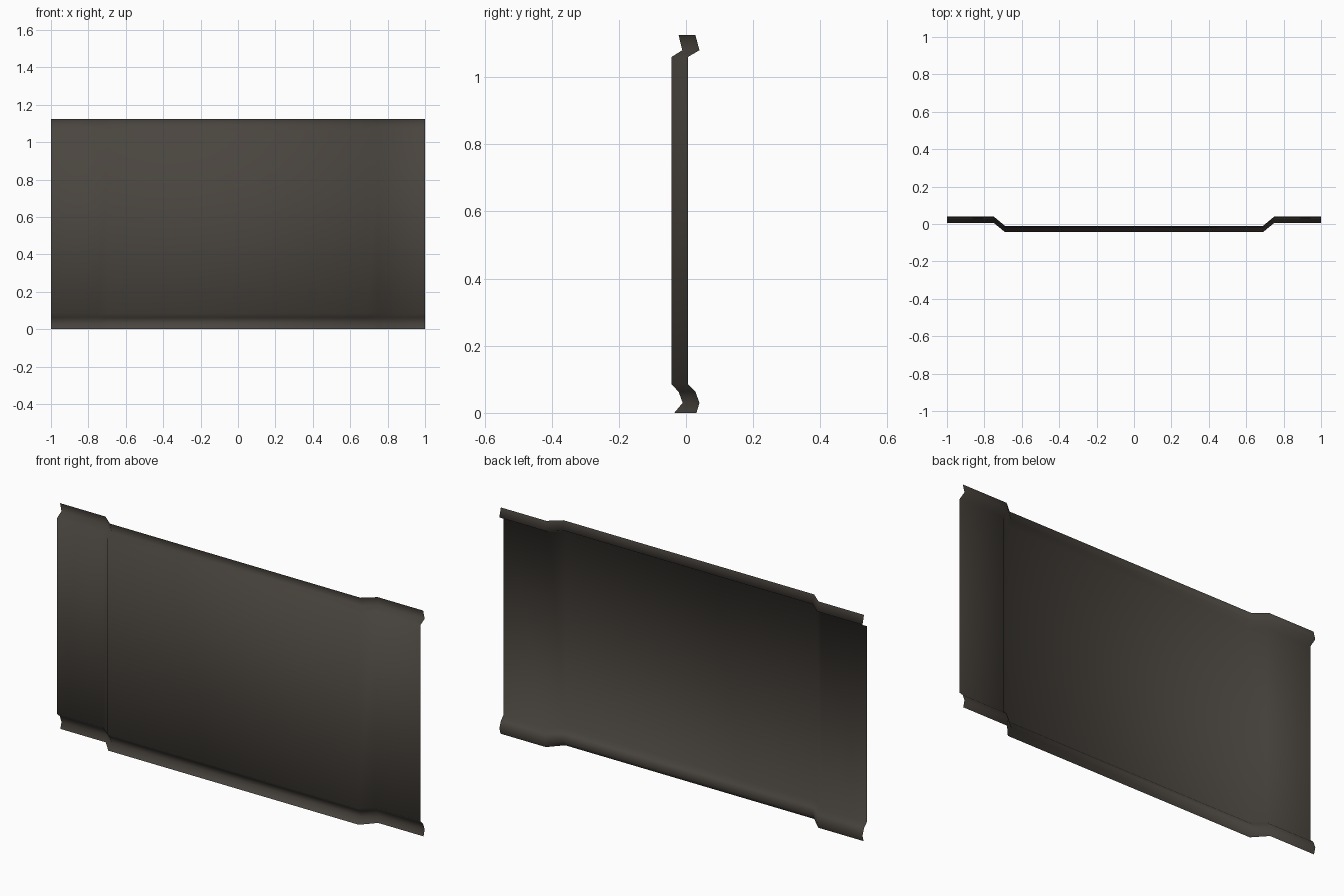
import bpy, bmesh

if "Cube" in bpy.data.objects:
    bpy.data.objects.remove(bpy.data.objects["Cube"])

# plan outline: flat side flanges, pressed-forward centre (x, is_centre)
plan = [(-1.0, 0), (-0.75, 0), (-0.69, 1), (0.69, 1), (0.75, 0), (1.0, 0)]
# vertical outline: (z, y on side flanges, y on centre)
rows = [(0.0, 0.031, -0.035), (0.03, 0.040, -0.010), (0.063, 0.028, -0.022),
        (0.085, 0.006, -0.043), (1.06, 0.006, -0.043),
        (1.08, 0.040, -0.011), (1.125, 0.028, -0.022)]

# thin pressed sheet: sweep the plan outline up the vertical outline
bm = bmesh.new()
grid = [[bm.verts.new((x, yc if centre else ys, z)) for x, centre in plan]
        for z, ys, yc in rows]
for a, b in zip(grid, grid[1:]):
    for i in range(len(plan) - 1):
        f = bm.faces.new((a[i], a[i + 1], b[i + 1], b[i]))
        f.smooth = True
mesh = bpy.data.meshes.new("wall_panel")
bm.to_mesh(mesh)
bm.free()

# single dark colour
mat = bpy.data.materials.new("dark brown grey")
mat.diffuse_color = (0.068, 0.059, 0.049, 1)
mat.use_nodes = True
mat.node_tree.nodes["Principled BSDF"].inputs["Base Color"].default_value = mat.diffuse_color
mesh.materials.append(mat)

panel = bpy.data.objects.new("wall_panel", mesh)
bpy.context.collection.objects.link(panel)
